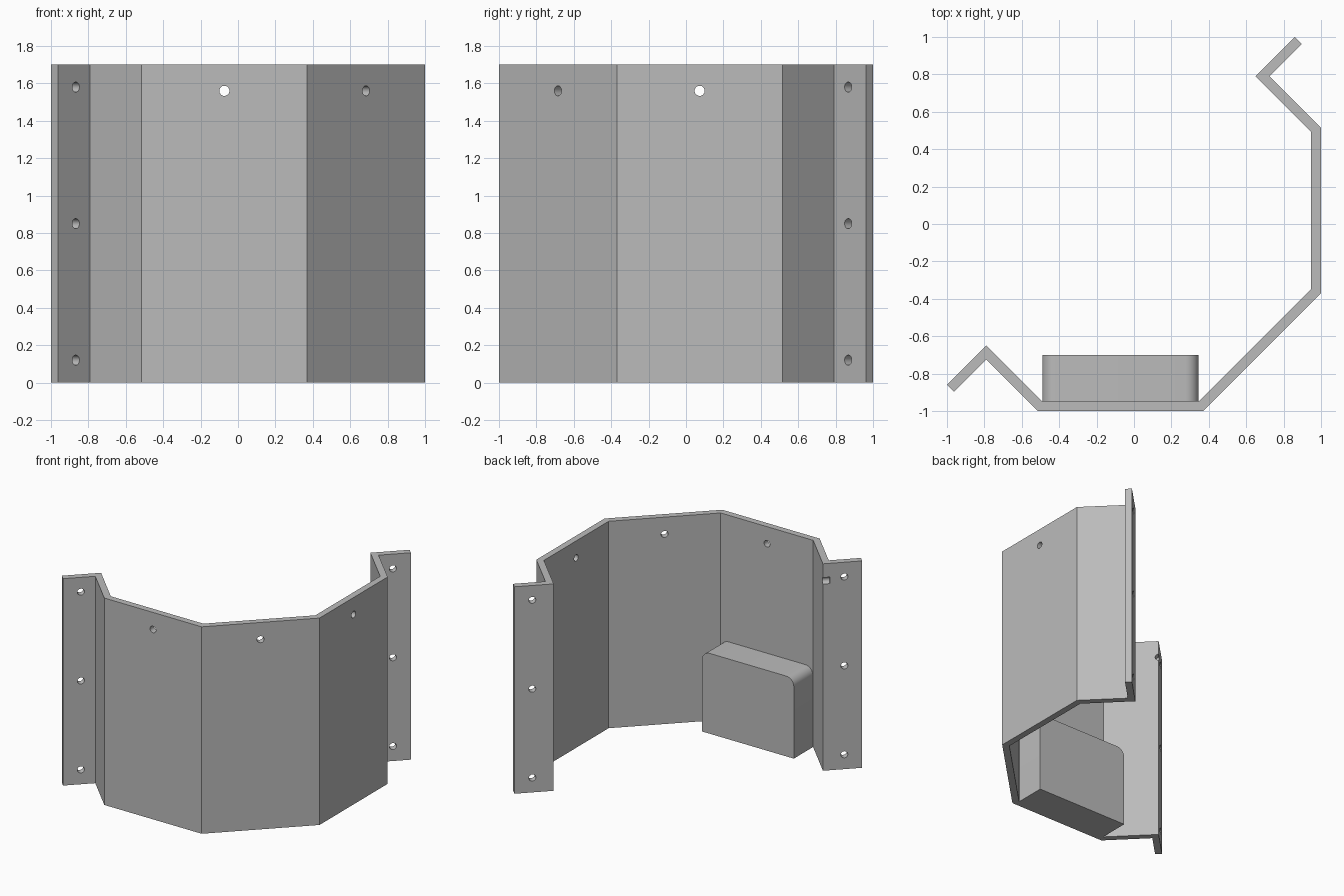
import bpy, bmesh, math
from mathutils import Vector, Matrix

cube = bpy.data.objects.get("Cube")
if cube:
    bpy.data.objects.remove(cube, do_unlink=True)

HEIGHT = 1.7
THICK = 0.053
HOLE_R = 0.027

grey = bpy.data.materials.new("plain grey")
grey.use_nodes = True
grey.diffuse_color = (0.5, 0.5, 0.5, 1)
grey.node_tree.nodes["Principled BSDF"].inputs["Base Color"].default_value = (0.5, 0.5, 0.5, 1)


def make_object(name, bm):
    bmesh.ops.recalc_face_normals(bm, faces=bm.faces)
    mesh = bpy.data.meshes.new(name)
    bm.to_mesh(mesh)
    bm.free()
    mesh.materials.append(grey)
    obj = bpy.data.objects.new(name, mesh)
    bpy.context.collection.objects.link(obj)
    return obj


def extrude_outline(name, points, direction):
    bm = bmesh.new()
    face = bm.faces.new([bm.verts.new(p) for p in points])
    ext = bmesh.ops.extrude_face_region(bm, geom=[face])
    moved = [v for v in ext["geom"] if isinstance(v, bmesh.types.BMVert)]
    bmesh.ops.translate(bm, verts=moved, vec=direction)
    return make_object(name, bm)


def swap(p):
    # Reflection across the diagonal symmetry plane
    return Vector((-p.y, -p.x))


def offset_path(path, dist):
    # Mitred parallel path on the inner side
    result = []
    for i, p in enumerate(path):
        dirs = []
        if i > 0:
            dirs.append((p - path[i - 1]).normalized())
        if i < len(path) - 1:
            dirs.append((path[i + 1] - p).normalized())
        normals = [Vector((-d.y, d.x)) for d in dirs]
        mitre = sum(normals, Vector((0, 0))).normalized()
        result.append(p + mitre * dist / mitre.dot(normals[0]))
    return result


# Folded sheet wall with a flange at each end
half = [Vector(p) for p in ((-0.9625, -0.897), (-0.79, -0.7245),
                            (-0.515, -1.0), (0.37, -1.0))]
outer = half + [swap(p) for p in reversed(half)]
inner = offset_path(outer, THICK)
outline = [(p.x, p.y, 0) for p in outer + inner[::-1]]
wall = extrude_outline("folded_wall", outline, (0, 0, HEIGHT))

# Screw holes
holes = bmesh.new()


def add_hole(centre, z, axis, length):
    rot = Vector((0, 0, 1)).rotation_difference(Vector((*axis, 0))).to_matrix().to_4x4()
    bmesh.ops.create_cone(holes, cap_ends=True, segments=28, radius1=HOLE_R,
                          radius2=HOLE_R, depth=length,
                          matrix=Matrix.Translation((centre.x, centre.y, z)) @ rot)


flange = (outer[0] + outer[1] + inner[0] + inner[1]) / 4
for centre in (flange, swap(flange)):
    for z in (0.12, 0.85, 1.58):
        add_hole(centre, z, (1, -1), 0.16)
ROW = 1.56
front = Vector((-0.073, -0.975))
add_hole(front, ROW, (0, 1), 0.16)
add_hole(swap(front), ROW, (1, 0), 0.16)
add_hole(Vector((0.667, -0.667)), ROW, (1, -1), 0.16)
# Shallow groove across the ridge of the right flange
along = Vector((1, 1)).normalized()
add_hole(inner[1] - along * (THICK / 2 - 0.03), ROW, (1, 1), THICK + 0.06)

cutter = make_object("hole_cutter", holes)
cutter.hide_render = True
mod = wall.modifiers.new("holes", "BOOLEAN")
mod.operation = "DIFFERENCE"
mod.solver = "EXACT"
mod.object = cutter
deps = bpy.context.evaluated_depsgraph_get()
cut_mesh = bpy.data.meshes.new_from_object(wall.evaluated_get(deps))
wall.modifiers.clear()
wall.data = cut_mesh
bpy.data.objects.remove(cutter, do_unlink=True)

# Solid block on the inside of the front wall, upper corners rounded
X0, X1, TOP, R = -0.49, 0.345, 0.66, 0.07
BACK, DEPTH = -0.7, 0.247
profile = [(X0, BACK, 0), (X1, BACK, 0)]
for cx, start in ((X1 - R, 0), (X0 + R, 90)):
    for i in range(9):
        a = math.radians(start + 90 * i / 8)
        profile.append((cx + R * math.cos(a), BACK, TOP - R + R * math.sin(a)))
block = extrude_outline("inner_block", profile, (0, -DEPTH, 0))

for obj in (wall, block):
    bpy.ops.object.select_all(action="DESELECT")
    obj.select_set(True)
    bpy.context.view_layer.objects.active = obj
    bpy.ops.object.shade_smooth_by_angle(angle=math.radians(30))
